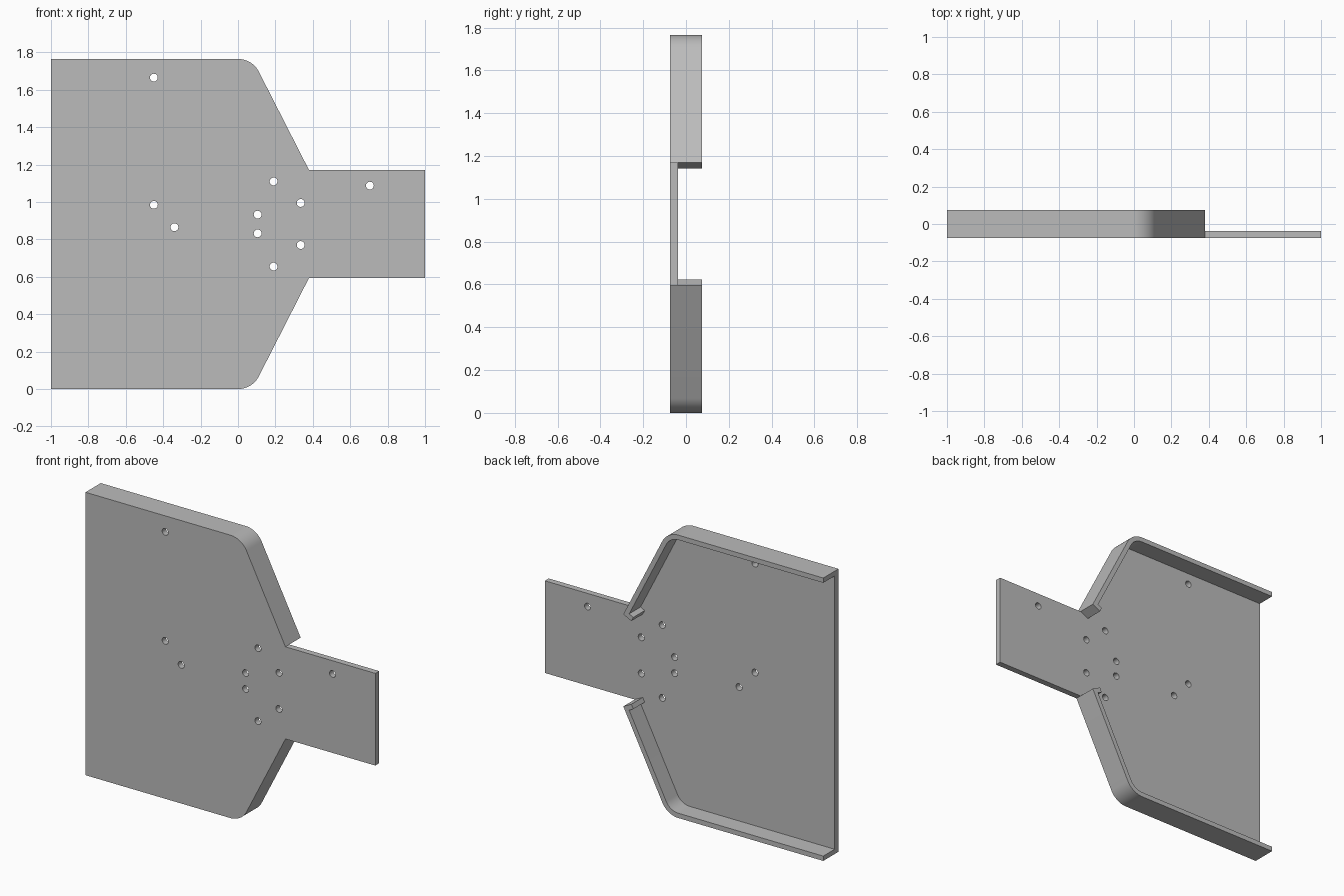
import bpy, bmesh, math
from mathutils import Vector

if "Cube" in bpy.data.objects:
    bpy.data.objects.remove(bpy.data.objects["Cube"], do_unlink=True)

MID, TOP = 0.8825, 1.765              # mid height and full height
FRONT, INNER, BACK = -0.075, -0.037, 0.075
RADIUS, WALL, LIP = 0.125, 0.03, 0.062
NECK = Vector((0.38, 1.17))           # where the slope meets the tongue

grey = bpy.data.materials.new("plain grey")
grey.use_nodes = True
grey.diffuse_color = (0.5, 0.5, 0.5, 1)
grey.node_tree.nodes["Principled BSDF"].inputs["Base Color"].default_value = (0.5, 0.5, 0.5, 1)


def arc(radius, steps=12):
    """Rounded shoulder from the top edge into the slope."""
    angles = [math.radians(90 - 63 * i / steps) for i in range(steps + 1)]
    return [Vector((radius * math.cos(a), TOP - RADIUS + radius * math.sin(a))) for a in angles]


def flip(points):
    return [Vector((p.x, 2 * MID - p.y)) for p in reversed(points)]


def extrude_profile(name, points, y0, y1):
    bm = bmesh.new()
    face = bm.faces.new([bm.verts.new((p.x, y0, p.y)) for p in points])
    new = bmesh.ops.extrude_face_region(bm, geom=[face])["geom"]
    bmesh.ops.translate(bm, vec=(0, y1 - y0, 0),
                        verts=[v for v in new if isinstance(v, bmesh.types.BMVert)])
    bmesh.ops.recalc_face_normals(bm, faces=bm.faces)
    mesh = bpy.data.meshes.new(name)
    bm.to_mesh(mesh)
    bm.free()
    mesh.materials.append(grey)
    obj = bpy.data.objects.new(name, mesh)
    bpy.context.collection.objects.link(obj)
    return obj


def smooth(obj):
    bpy.ops.object.select_all(action="DESELECT")
    obj.select_set(True)
    bpy.context.view_layer.objects.active = obj
    bpy.ops.object.shade_smooth_by_angle(angle=math.radians(25))


# Flat panel with its narrow tongue
upper = [Vector((-1, TOP))] + arc(RADIUS) + [NECK, Vector((1, NECK.y))]
panel = extrude_profile("panel", upper + flip(upper), FRONT, INNER)

# Drilled holes
holes = [(-0.45, 1.665), (-0.45, 0.985), (-0.34, 0.865)]
for x, rise in [(0.19, 0.2275), (0.105, 0.05), (0.335, 0.1125), (0.705, 0.205)]:
    holes += [(x, MID + rise), (x, MID - rise)]
bm = bmesh.new()
for x, z in holes:
    ring = bmesh.ops.create_cone(bm, cap_ends=True, segments=24, radius1=0.021,
                                 radius2=0.021, depth=0.3)["verts"]
    for v in ring:
        v.co = (v.co.x + x, v.co.z, v.co.y + z)
bmesh.ops.recalc_face_normals(bm, faces=bm.faces)
drill_mesh = bpy.data.meshes.new("drill")
bm.to_mesh(drill_mesh)
bm.free()
drill_mesh.materials.append(grey)
drill = bpy.data.objects.new("drill", drill_mesh)
bpy.context.collection.objects.link(drill)
drill.hide_render = True
cut = panel.modifiers.new("holes", "BOOLEAN")
cut.operation, cut.solver, cut.object = "DIFFERENCE", "EXACT", drill
bpy.context.view_layer.objects.active = panel
bpy.ops.object.modifier_apply(modifier=cut.name)
bpy.data.objects.remove(drill, do_unlink=True)
smooth(panel)

# Raised rims along the top and bottom, each ending in a small inward lip
along = (NECK - arc(RADIUS)[-1]).normalized()
inward = Vector((along.y, -along.x))
back_off = NECK - along * WALL
rim = [Vector((-1, TOP))] + arc(RADIUS)
rim += [NECK, NECK + inward * LIP, back_off + inward * LIP, back_off + inward * WALL]
rim += list(reversed(arc(RADIUS - WALL))) + [Vector((-1, TOP - WALL))]
for name, shape in (("upper_rim", rim), ("lower_rim", flip(rim))):
    smooth(extrude_profile(name, shape, INNER, BACK))
